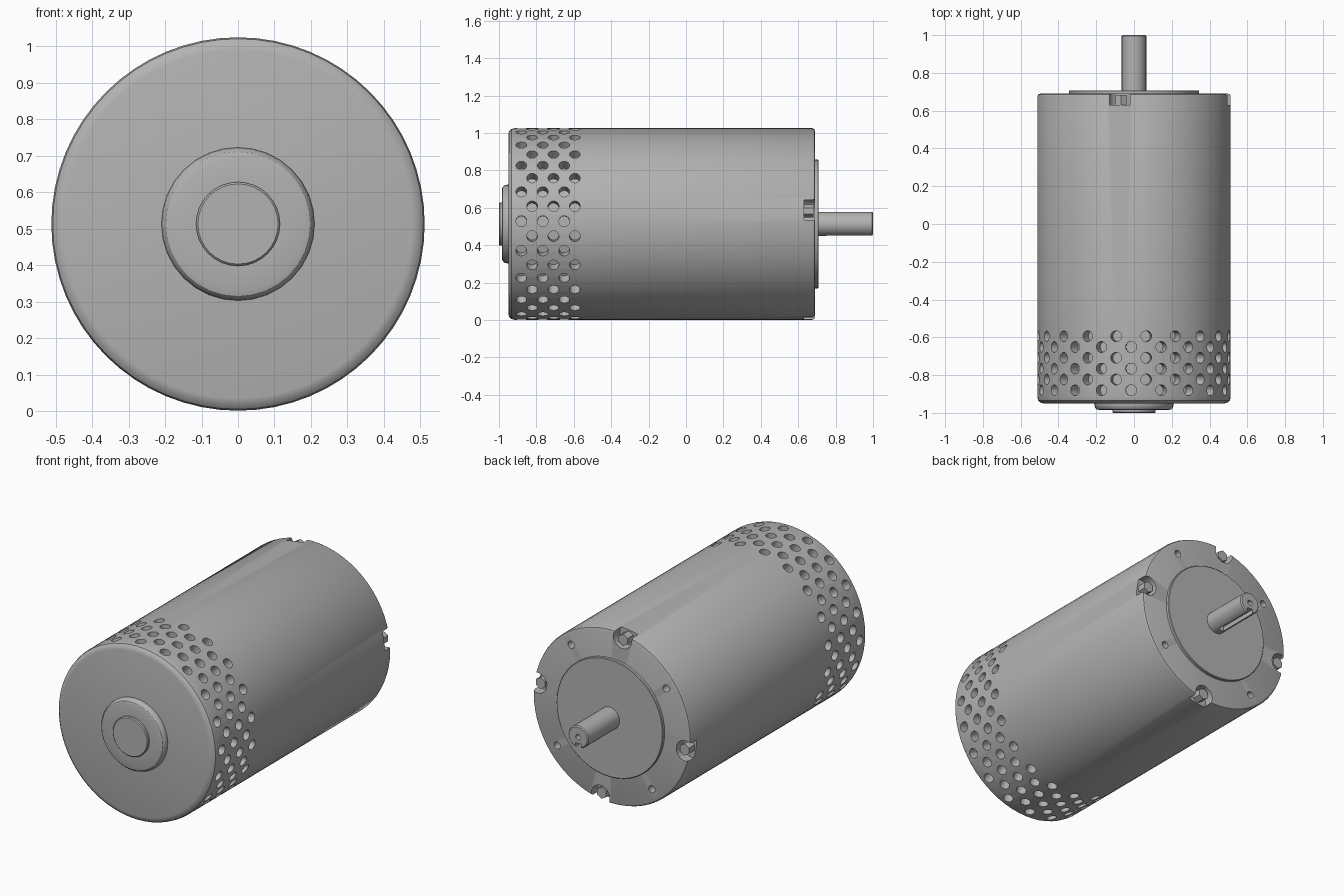
import bpy, bmesh
from math import pi, radians, cos, sin
from mathutils import Matrix, Vector

old = bpy.data.objects.get("Cube")
if old:
    bpy.data.objects.remove(old, do_unlink=True)

AXIS_Z = 0.513      # height of the motor axis
RADIUS = 0.512      # housing radius
TWIST = radians(8.5)  # angle of the first screw notch

metal = bpy.data.materials.new("grey metal")
metal.use_nodes = True
GREY = (0.45, 0.45, 0.45, 1)
metal.diffuse_color = GREY
metal.node_tree.nodes["Principled BSDF"].inputs["Base Color"].default_value = GREY


def finish(name, bm):
    """Turn a bmesh into a named object."""
    bmesh.ops.recalc_face_normals(bm, faces=bm.faces)
    mesh = bpy.data.meshes.new(name)
    bm.to_mesh(mesh)
    bm.free()
    mesh.materials.append(metal)
    obj = bpy.data.objects.new(name, mesh)
    bpy.context.collection.objects.link(obj)
    return obj


def smooth(obj, angle=32):
    obj.data.shade_smooth()
    obj.data.set_sharp_from_angle(angle=radians(angle))


def lathe(name, profile, segments):
    """Spin (radius, y) points about the motor axis."""
    bm = bmesh.new()
    verts = [bm.verts.new((r, y, AXIS_Z)) for r, y in profile]
    edges = [bm.edges.new(pair) for pair in zip(verts, verts[1:])]
    bmesh.ops.spin(bm, geom=verts + edges, cent=(0, 0, AXIS_Z), axis=(0, 1, 0),
                   angle=2 * pi, steps=segments, use_merge=True)
    bmesh.ops.remove_doubles(bm, verts=bm.verts, dist=0.0001)
    return finish(name, bm)


def rod(bm, start, end, radius, sides):
    """Add a capped cylinder between two points."""
    start, end = Vector(start), Vector(end)
    line = end - start
    turn = line.to_track_quat('Z', 'Y').to_matrix().to_4x4()
    bmesh.ops.create_cone(bm, cap_ends=True, segments=sides, radius1=radius, radius2=radius,
                          depth=line.length, matrix=Matrix.Translation((start + end) / 2) @ turn)


def polar(r, angle, y):
    return (r * cos(angle), y, AXIS_Z + r * sin(angle))


def cut(obj, bm):
    """Subtract a bmesh from an object and discard the cutter."""
    cutter = finish("cutter", bm)
    cutter.hide_render = True
    mod = obj.modifiers.new("cut", 'BOOLEAN')
    mod.operation, mod.solver, mod.object = 'DIFFERENCE', 'EXACT', cutter
    graph = bpy.context.evaluated_depsgraph_get()
    result = bpy.data.meshes.new_from_object(obj.evaluated_get(graph))
    obj.modifiers.clear()
    obj.data = result
    bpy.data.objects.remove(cutter, do_unlink=True)


# Housing: hollow at the vented front, solid behind
housing = lathe("housing", [
    (0, -0.95), (0.478, -0.95), (0.495, -0.946), (0.508, -0.934), (RADIUS, -0.917),
    (RADIUS, -0.555), (RADIUS, 0.675), (0.507, 0.686), (0.497, 0.69), (0, 0.69),
    (0, -0.55), (0.49, -0.55), (0.49, -0.92), (0, -0.92)], 64)

cuts = bmesh.new()
# Staggered rings of vent holes
for row in range(6):
    y = -0.88 + row * 0.0572
    for i in range(20):
        a = radians(18 * i + 9 * (row % 2) + 1.7)
        rod(cuts, polar(0.45, a, y), polar(0.56, a, y), 0.029, 14)
# Screw notches and small mounting holes on the rear rim
for i in range(4):
    a = TWIST + i * pi / 2
    rod(cuts, polar(0.485, a, 0.63), polar(0.485, a, 0.75), 0.06, 20)
    b = a + pi / 4
    rod(cuts, polar(0.44, b, 0.6), polar(0.44, b, 0.75), 0.021, 14)
cut(housing, cuts)
smooth(housing)

# Inner core seen through the vents
core = lathe("inner_core", [(0, -0.78), (0.27, -0.78), (0.27, -0.54), (0, -0.54)], 24)
smooth(core)

# Stepped boss on the front
boss = lathe("front_boss", [
    (0, -1), (0.11, -1), (0.115, -0.995), (0.115, -0.985), (0.183, -0.985),
    (0.198, -0.981), (0.207, -0.971), (0.21, -0.957), (0.21, -0.94), (0, -0.94)], 32)
smooth(boss)

# Raised disc on the rear
plate = lathe("rear_plate", [(0, 0.68), (0.345, 0.68), (0.345, 0.705), (0.342, 0.708), (0, 0.708)], 48)
smooth(plate)

# Shaft with a keyway underneath and a centre hole in the end
shaft = lathe("shaft", [(0, 0.69), (0.065, 0.69), (0.065, 0.994), (0.059, 1), (0, 1)], 28)
slots = bmesh.new()
slot_size = Matrix.Diagonal((0.036, 0.3, 0.06, 1))
bmesh.ops.create_cube(slots, size=1,
                      matrix=Matrix.Translation((0, 0.9, AXIS_Z - 0.066)) @ slot_size)
rod(slots, (0, 0.96, AXIS_Z), (0, 1.05, AXIS_Z), 0.016, 12)
cut(shaft, slots)
smooth(shaft)

# Hex screws sitting in the notches
for i in range(4):
    bm = bmesh.new()
    a = TWIST + i * pi / 2
    rod(bm, polar(0.472, a, 0.62), polar(0.472, a, 0.682), 0.034, 6)
    finish("rear_screw_%d" % (i + 1), bm)
